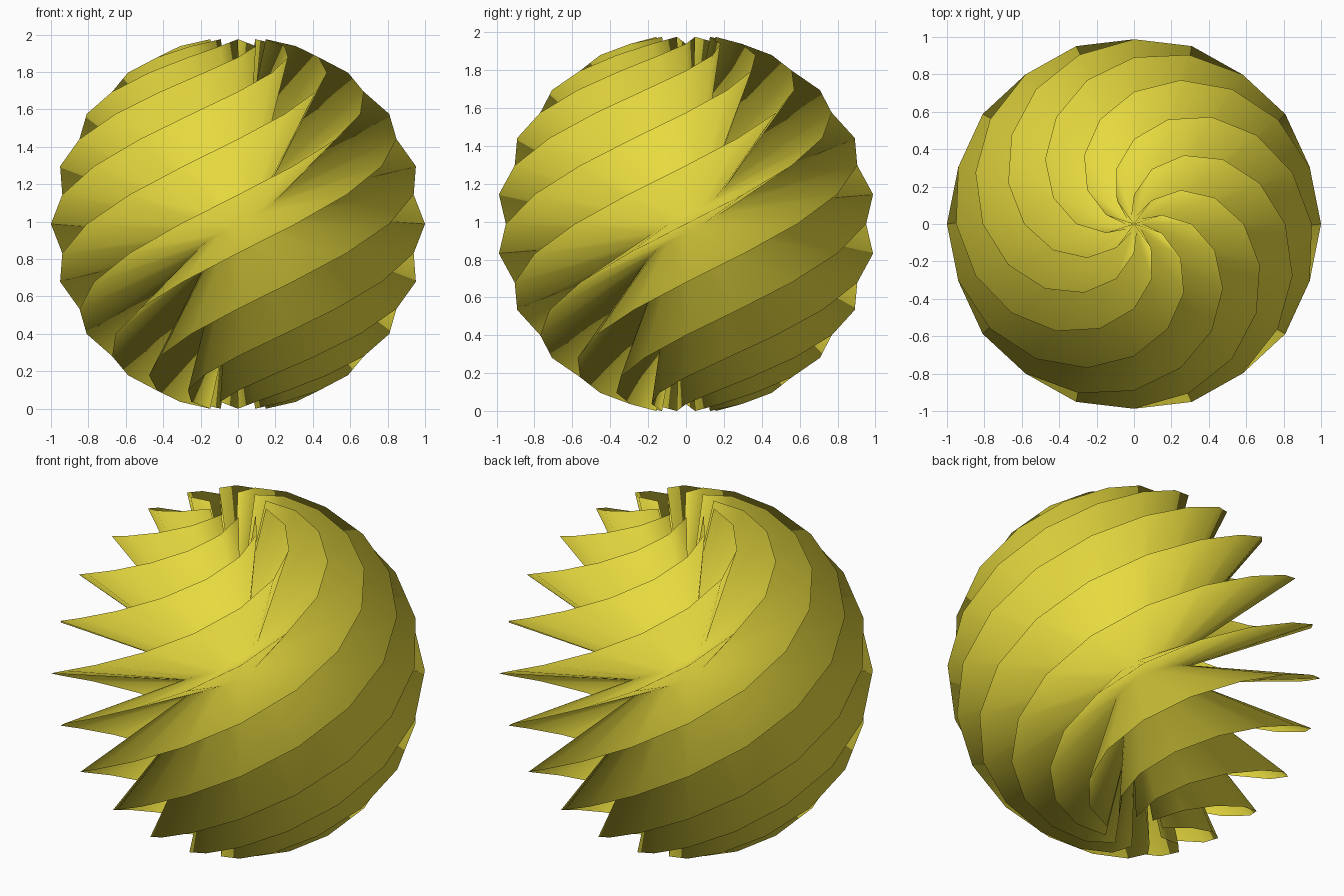
import bpy, bmesh
from math import sin, cos, radians

if "Cube" in bpy.data.objects:
    bpy.data.objects.remove(bpy.data.objects["Cube"])

SEG = 20        # segments around, and bands from pole to pole
INNER = 0.3     # radius of the valley vertices
CENTRE = cos(radians(9))   # tip height of the last ring, so the ball stands on z = 0

bm = bmesh.new()

# Sphere grid with a checkerboard of vertices pushed in towards the centre
rings = []
for j in range(-9, 10):
    lat = radians(9 * j)
    ring = []
    for i in range(SEG):
        lon = radians(18 * i)
        r = 1.0 if (i + j) % 2 == 0 else INNER
        ring.append(bm.verts.new((r * cos(lat) * cos(lon),
                                  r * cos(lat) * sin(lon),
                                  r * sin(lat) + CENTRE)))
    rings.append(ring)

# Sunken poles
bottom = bm.verts.new((0, 0, CENTRE - INNER))
top = bm.verts.new((0, 0, CENTRE + INNER))

# Every cell is split along the same diagonal, which makes the spiral vanes
for low, high in zip(rings, rings[1:]):
    for i in range(SEG):
        n = (i + 1) % SEG
        bm.faces.new((low[i], low[n], high[n]))
        bm.faces.new((low[i], high[n], high[i]))
for i in range(SEG):
    n = (i + 1) % SEG
    bm.faces.new((rings[-1][i], rings[-1][n], top))
    bm.faces.new((rings[0][n], rings[0][i], bottom))

for f in bm.faces:
    f.smooth = True

mesh = bpy.data.meshes.new("spiral_vane_ball")
bm.to_mesh(mesh)
bm.free()
ball = bpy.data.objects.new("spiral_vane_ball", mesh)
bpy.context.collection.objects.link(ball)

# Yellow
mat = bpy.data.materials.new("yellow")
mat.diffuse_color = (0.8, 0.7, 0.05, 1)
mat.use_nodes = True
mat.node_tree.nodes["Principled BSDF"].inputs["Base Color"].default_value = mat.diffuse_color
mesh.materials.append(mat)
